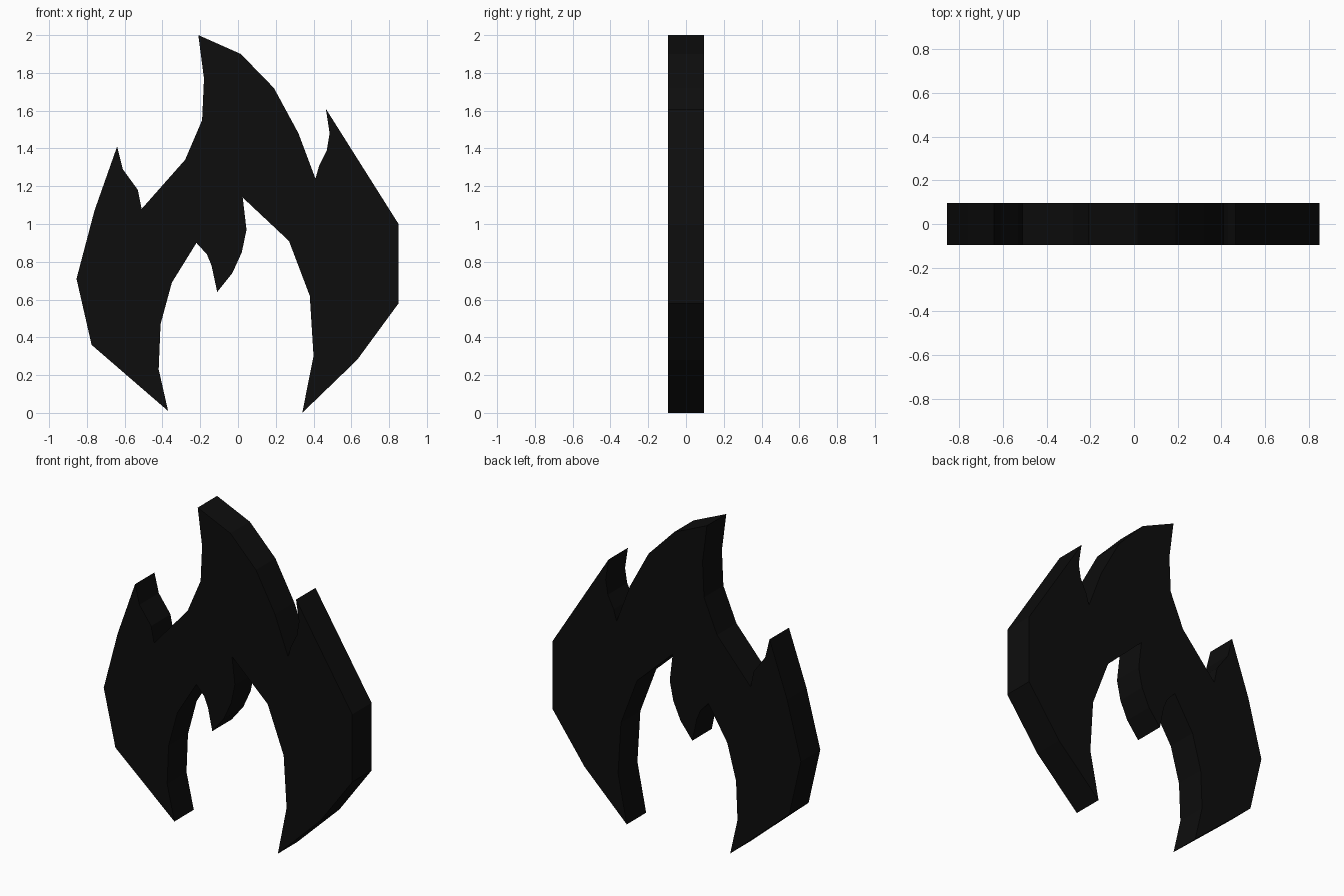
import bpy
import bmesh
from mathutils import Vector

# Remove the default object
default_cube = bpy.data.objects.get("Cube")
if default_cube:
    bpy.data.objects.remove(default_cube, do_unlink=True)

DEPTH = 0.19


def make_material(name, colour):
    material = bpy.data.materials.new(name)
    material.use_nodes = True
    material.diffuse_color = colour
    shader = next(n for n in material.node_tree.nodes if n.type == "BSDF_PRINCIPLED")
    shader.inputs["Base Color"].default_value = colour
    return material


def make_plate(name, outline, depth, material):
    """Extrude a closed (x, z) outline into a slab centred on y = 0."""
    bm = bmesh.new()
    corners = [bm.verts.new((x, -depth / 2, z)) for x, z in outline]
    front = bm.faces.new(corners)
    result = bmesh.ops.extrude_face_region(bm, geom=[front], use_keep_orig=True)
    moved = [item for item in result["geom"] if isinstance(item, bmesh.types.BMVert)]
    bmesh.ops.translate(bm, verts=moved, vec=Vector((0, depth, 0)))
    # Split the concave front and back into clean triangles
    caps = [face for face in bm.faces if len(face.verts) > 4]
    bmesh.ops.triangulate(bm, faces=caps, ngon_method="EAR_CLIP")
    bmesh.ops.recalc_face_normals(bm, faces=bm.faces)
    mesh = bpy.data.meshes.new(name)
    bm.to_mesh(mesh)
    bm.free()
    mesh.materials.append(material)
    plate = bpy.data.objects.new(name, mesh)
    bpy.context.collection.objects.link(plate)
    return plate


# Side tongue on the right, from foot up to tip and down into its notch
right_tongue = [(-.37, .01), (-.775, .36), (-.855, .71), (-.76, 1.07), (-.64, 1.41),
                (-.61, 1.29), (-.53, 1.18), (-.51, 1.08)]

# Tall middle tongue with its curved tip
middle_tongue = [(-.28, 1.34), (-.19, 1.55), (-.18, 1.77), (-.21, 2), (.015, 1.9),
                 (.19, 1.72), (.32, 1.48), (.41, 1.24)]

# Side tongue on the left, from notch over the tip to the foot
left_tongue = [(.43, 1.31), (.47, 1.39), (.485, 1.48), (.465, 1.61), (.85, 1),
               (.85, .58), (.63, .28), (.34, 0)]

# Inner opening, with the small tongue hanging into it
inner_opening = [(.4, .3), (.38, .62), (.27, .91), (.025, 1.14), (.045, .97),
                 (.02, .85), (-.03, .74), (-.11, .64), (-.14, .78), (-.165, .84),
                 (-.22, .9), (-.35, .69), (-.41, .47), (-.42, .23)]

black = make_material("black", (.004, .004, .004, 1))
make_plate("flame_plate", right_tongue + middle_tongue + left_tongue + inner_opening,
           DEPTH, black)
